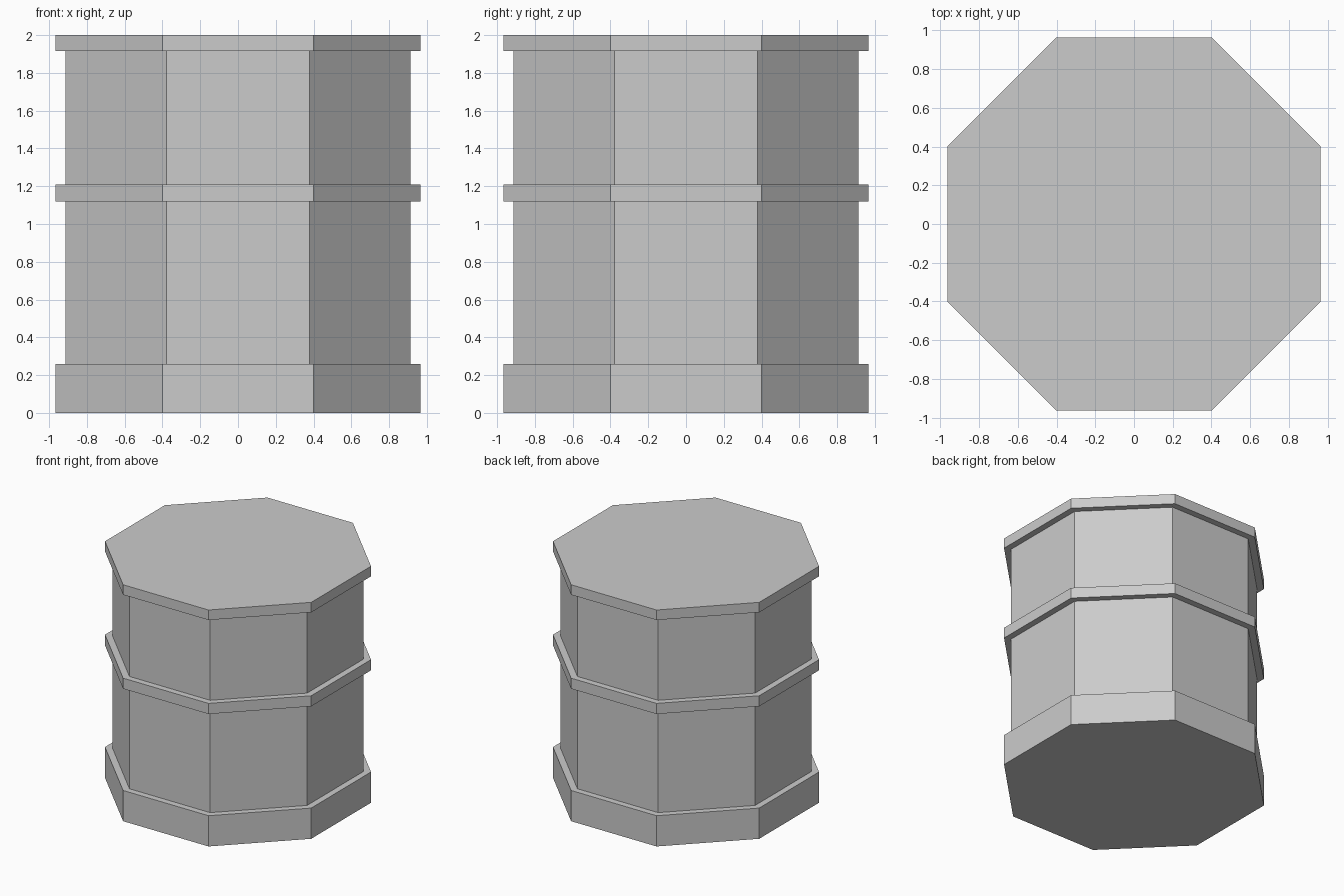
import bpy
from math import cos, pi

SIDES = 8
RIM = 0.965    # centre to flat side of the base, band and lid
WALL = 0.912   # centre to flat side of the body

cube = bpy.data.objects.get("Cube")
if cube:
    bpy.data.objects.remove(cube, do_unlink=True)

# One plain grey for the whole barrel
grey = bpy.data.materials.new("plain_grey")
grey.use_nodes = True
colour = (0.6, 0.6, 0.6, 1)
grey.diffuse_color = colour
grey.node_tree.nodes["Principled BSDF"].inputs["Base Color"].default_value = colour


def octagon(name, apothem, bottom, top):
    """Flat-shaded eight-sided prism with a flat side facing the front."""
    bpy.ops.mesh.primitive_cylinder_add(
        vertices=SIDES, radius=apothem / cos(pi / SIDES), depth=top - bottom,
        location=(0, 0, (bottom + top) / 2), rotation=(0, 0, pi / SIDES))
    bpy.ops.object.transform_apply(location=True, rotation=True, scale=True)
    part = bpy.context.object
    part.name = name
    part.data.materials.append(grey)
    return part


# Body, tucked into the base and lid
octagon("body", WALL, 0.2, 1.95)

# Wider rings
octagon("base", RIM, 0, 0.26)
octagon("middle_band", RIM, 1.12, 1.21)
octagon("lid", RIM, 1.915, 2)
